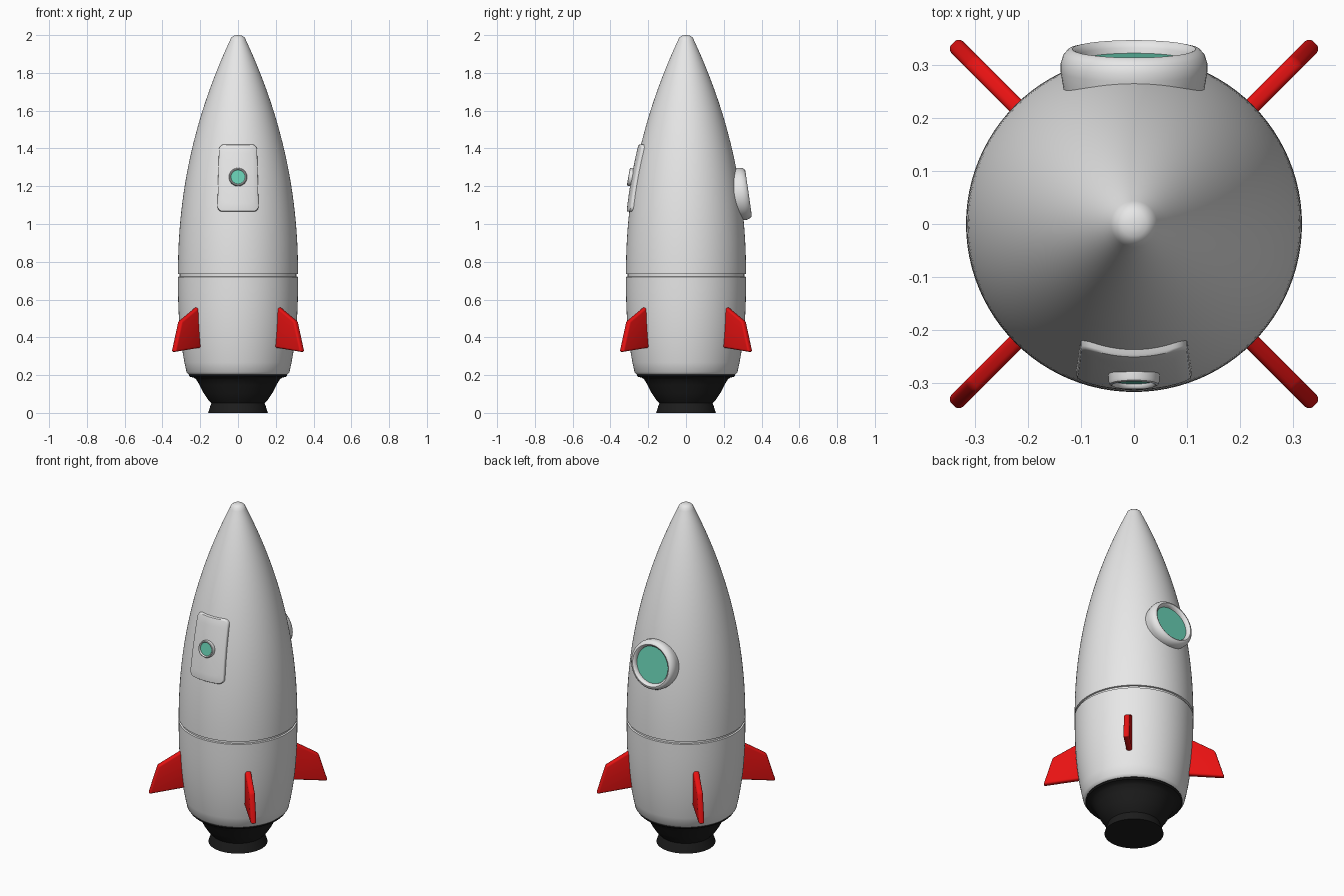
import bpy, bmesh, math
from mathutils import Matrix, Vector

if "Cube" in bpy.data.objects:
    bpy.data.objects.remove(bpy.data.objects["Cube"])


def material(name, rgb):
    m = bpy.data.materials.new(name)
    m.diffuse_color = (*rgb, 1)
    m.use_nodes = True
    m.node_tree.nodes["Principled BSDF"].inputs["Base Color"].default_value = m.diffuse_color
    return m


WHITE = material("white", (0.8, 0.8, 0.8))
RED = material("red", (0.8, 0.006, 0.006))
BLACK = material("black", (0.012, 0.012, 0.012))
TEAL = material("teal", (0.14, 0.62, 0.45))


def finish(name, bm, mat, angle=35):
    bmesh.ops.recalc_face_normals(bm, faces=bm.faces)
    me = bpy.data.meshes.new(name)
    bm.to_mesh(me)
    bm.free()
    me.materials.append(mat)
    me.shade_smooth()
    me.set_sharp_from_angle(angle=math.radians(angle))
    ob = bpy.data.objects.new(name, me)
    bpy.context.collection.objects.link(ob)
    return ob


def skin(bm, rings):
    """Join closed rings of points; a one-point ring makes a fan."""
    rows = [[bm.verts.new(p) for p in r] for r in rings]
    for a, b in zip(rows, rows[1:]):
        n = max(len(a), len(b))
        for i in range(n):
            j = (i + 1) % n
            if len(a) == 1:
                bm.faces.new((a[0], b[i], b[j]))
            elif len(b) == 1:
                bm.faces.new((a[i], a[j], b[0]))
            else:
                bm.faces.new((a[i], a[j], b[j], b[i]))


def lathe(name, profile, mat, matrix=Matrix(), n=96):
    rings = []
    for r, z in profile:
        k = n if r > 0 else 1
        rings.append([matrix @ Vector((r * math.cos(2 * math.pi * i / k),
                                       r * math.sin(2 * math.pi * i / k), z))
                      for i in range(k)])
    bm = bmesh.new()
    skin(bm, rings)
    return finish(name, bm, mat)


WAIST = 0.728


def radius(z):
    if z > WAIST:
        return 0.318 * (1 - ((z - WAIST) / 1.332) ** 2.11)
    return 0.318 - 0.046 * ((WAIST - z) / 0.515) ** 2.6


# Hull with a groove at the waist
lower = [(0, 0.20), (0.256, 0.20), (0.264, 0.206)]
lower += [(radius(z), z) for z in [0.216 + i * 0.0504 for i in range(11)]]
groove = [(0.309, 0.722), (0.309, 0.734)]
upper = [(radius(z), z) for z in [0.736 + i * 1.234 / 32 for i in range(33)]]
nose = [(0.037, 1.986), (0.024, 1.996), (0.011, 1.999), (0, 2.0)]
lathe("hull", lower + groove + upper + nose, WHITE)

# Engine nozzle
lathe("nozzle", [(0, 0.207), (0.258, 0.207), (0.261, 0.198), (0.255, 0.191),
                 (0.235, 0.187), (0.222, 0.178), (0.204, 0.148), (0.182, 0.105),
                 (0.160, 0.072), (0.141, 0.052), (0.147, 0.035), (0.158, 0.0),
                 (0, 0.0)], BLACK)

# Fins on the diagonals
outline = [(0.25, 0.595), (0.335, 0.545), (0.437, 0.485), (0.487, 0.322), (0.25, 0.35)]
for k in range(4):
    bm = bmesh.new()
    f = bm.faces.new([bm.verts.new((r, -0.016, z)) for r, z in outline])
    ext = bmesh.ops.extrude_face_region(bm, geom=[f])["geom"]
    bmesh.ops.translate(bm, vec=(0, 0.032, 0),
                        verts=[v for v in ext if isinstance(v, bmesh.types.BMVert)])
    bmesh.ops.recalc_face_normals(bm, faces=bm.faces)
    bmesh.ops.bevel(bm, geom=bm.edges[:], offset=0.011, segments=4,
                    profile=0.5, affect='EDGES')
    bmesh.ops.rotate(bm, verts=bm.verts, cent=(0, 0, 0),
                     matrix=Matrix.Rotation(math.radians(45 + 90 * k), 3, 'Z'))
    finish("fin_%d" % (k + 1), bm, RED, 40)

# Door plate that follows the hull
DOOR_Z, HALF_H, HALF_W, CORNER = 1.243, 0.178, 0.105, 0.028
loop = []
for cx, cz, a0 in ((1, 1, 0), (-1, 1, 90), (-1, -1, 180), (1, -1, 270)):
    for i in range(7):
        a = math.radians(a0 + 15 * i)
        loop.append((cx * (HALF_W - CORNER) + CORNER * math.cos(a),
                     cz * (HALF_H - CORNER) + CORNER * math.sin(a)))
path = []
for i, p in enumerate(loop):
    q = loop[(i + 1) % len(loop)]
    steps = 10 if math.dist(p, q) > 0.05 else 1
    path += [(p[0] + (q[0] - p[0]) * s / steps, p[1] + (q[1] - p[1]) * s / steps)
             for s in range(steps)]


def on_hull(x, dz, lift):
    z = DOOR_Z + dz
    x *= 1 - 0.25 * dz
    return (x, -math.sqrt((radius(z) + lift) ** 2 - x * x), z)


rings = [[on_hull(x * s, z * s, lift) for x, z in path]
         for s, lift in ((1, -0.02), (1, 0.009), (0.985, 0.013), (0.96, 0.014),
                         (0.75, 0.014), (0.5, 0.014), (0.25, 0.014))]
rings.append([on_hull(0, 0, 0.014)])
bm = bmesh.new()
skin(bm, rings)
finish("door", bm, WHITE)


# Round windows: frame and glass, facing out along the hull normal
def window(name, side, z, frame, glass_r, glass_d):
    slope = (radius(z - 0.05) - radius(z + 0.05)) / 0.1
    out = Vector((0, side, slope)).normalized()
    m = (Matrix.Translation((0, side * radius(z), z))
         @ out.to_track_quat('Z', 'Y').to_matrix().to_4x4())
    lathe(name + "_frame", frame, WHITE, m, 64)
    lathe(name + "_glass", [(glass_r, glass_d), (0, glass_d)], TEAL, m, 64)


window("door_window", -1, 1.245,
       [(0.048, 0.0), (0.048, 0.024), (0.046, 0.029), (0.042, 0.031),
        (0.039, 0.029), (0.037, 0.024), (0.037, 0.01)], 0.0375, 0.022)
window("back_window", 1, 1.158,
       [(0.126, -0.07), (0.134, -0.03), (0.139, 0.0), (0.139, 0.015), (0.134, 0.031),
        (0.125, 0.041), (0.117, 0.043), (0.110, 0.039), (0.105, 0.030),
        (0.103, 0.01)], 0.104, 0.02)
